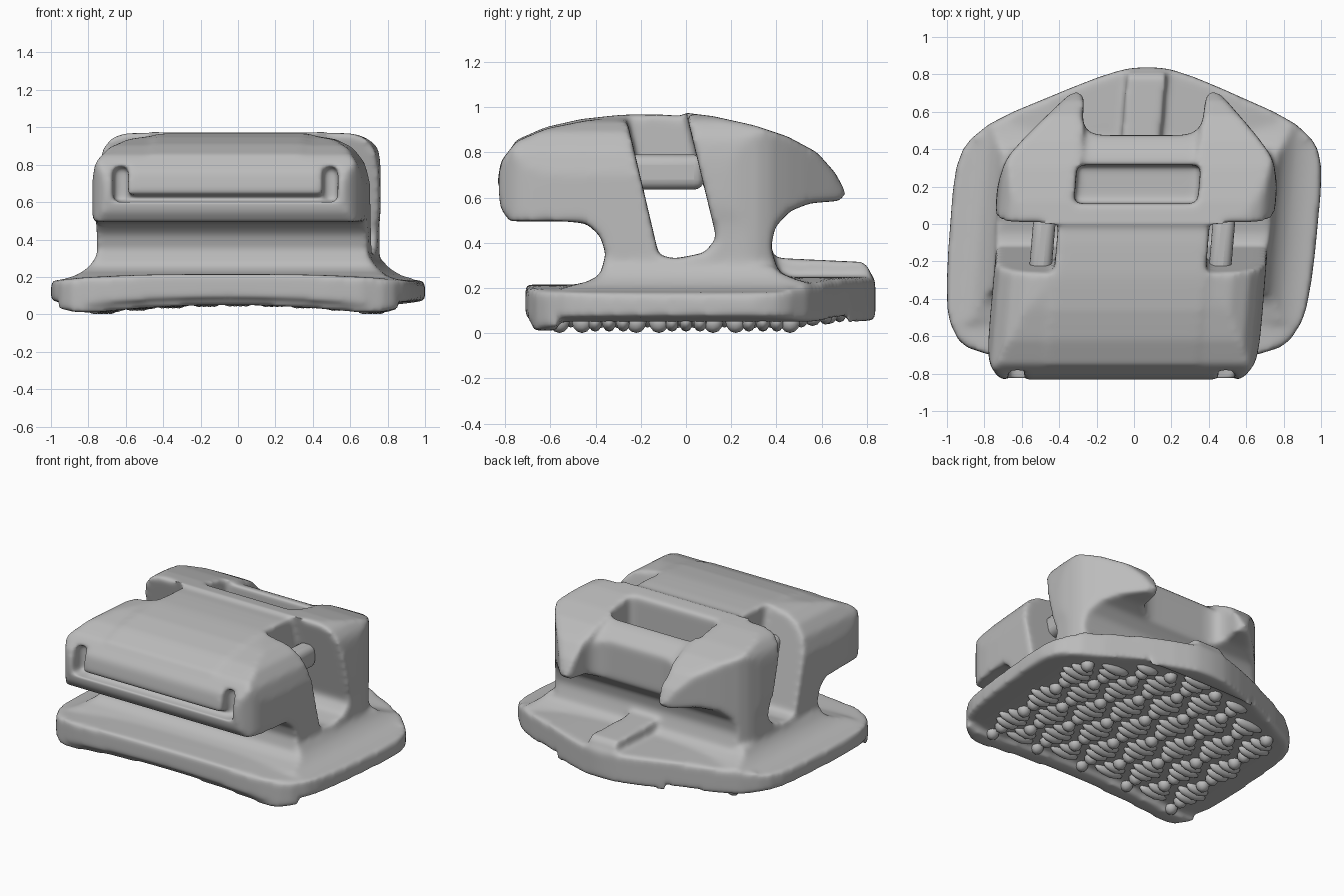
import bpy, bmesh, math

if "Cube" in bpy.data.objects:
    bpy.data.objects.remove(bpy.data.objects["Cube"])

metal = bpy.data.materials.new("satin_grey_metal")
metal.use_nodes = True
metal.diffuse_color = (0.5, 0.5, 0.5, 1)
metal.node_tree.nodes["Principled BSDF"].inputs["Base Color"].default_value = (0.5, 0.5, 0.5, 1)
SKEW = 0.085


def add_object(name, bm):
    mesh = bpy.data.meshes.new(name)
    bm.to_mesh(mesh)
    bm.free()
    mesh.materials.append(metal)
    obj = bpy.data.objects.new(name, mesh)
    bpy.context.collection.objects.link(obj)
    return obj


def rounded(pts):
    """Cut every corner of a closed outline once."""
    out = []
    for (ax, ay), (bx, by) in zip(pts, pts[1:] + pts[:1]):
        for t in (0.2, 0.8):
            out.append((ax + (bx - ax) * t, ay + (by - ay) * t))
    return out


def mirrored(half):
    """Complete an outline from its +x half and soften it."""
    return rounded(half + [(-x, y) for x, y in reversed(half) if x > 0])


def prism(name, pts, axis, lo, hi):
    """Extrude a 2D outline along one axis."""
    place = {"x": lambda a, b, t: (t, a, b),
             "y": lambda a, b, t: (a, t, b),
             "z": lambda a, b, t: (a, b, t)}[axis]
    bm = bmesh.new()
    rings = [[bm.verts.new(place(a, b, t)) for a, b in pts] for t in (lo, hi)]
    for ring in rings:
        bm.faces.new(ring)
    n = len(pts)
    for i in range(n):
        j = (i + 1) % n
        bm.faces.new((rings[0][i], rings[0][j], rings[1][j], rings[1][i]))
    bmesh.ops.recalc_face_normals(bm, faces=bm.faces)
    return add_object(name, bm)


def box(name, x, y, z):
    return prism(name, [(x[0], y[0]), (x[1], y[0]), (x[1], y[1]), (x[0], y[1])], "z", *z)


def activate(obj):
    bpy.ops.object.select_all(action="DESELECT")
    obj.select_set(True)
    bpy.context.view_layer.objects.active = obj


def combine(obj, tool, operation):
    mod = obj.modifiers.new("combine", "BOOLEAN")
    mod.operation, mod.solver, mod.object = operation, "EXACT", tool
    activate(obj)
    bpy.ops.object.modifier_apply(modifier=mod.name)
    bpy.data.objects.remove(tool)
    return obj


def skew(obj):
    for v in obj.data.vertices:
        v.co.x += SKEW * v.co.y


# Base pad: arched section trimmed by the plan outline
base_plan = mirrored([(0, -0.71), (0.68, -0.71), (0.87, -0.65), (0.955, -0.5), (0.98, -0.25),
                      (0.985, 0.27), (0.94, 0.43), (0.79, 0.56), (0.3, 0.77), (0.12, 0.83), (0, 0.84)])


def underside(x):
    a = abs(x)
    return 0.09 - 0.08 * a * a if a < 0.75 else 0.045 + 0.12 * (a - 0.75)


def trimmed(obj):
    return combine(obj, prism("plan", base_plan, "z", -1, 1), "INTERSECT")


def arched_slab(name, y0, y1, top, drop):
    xs = [i / 10 for i in range(-10, 11)]
    lower = [(x, underside(x) - drop) for x in xs]
    upper = [(x, top - (top - 0.175) * abs(x) ** 3) for x in reversed(xs)]
    return trimmed(prism(name, lower + upper, "y", y0, y1))


# Flared foot blending the body into the pad
foot = prism("foot", mirrored([(0, 0.13), (0.93, 0.13), (0.92, 0.18), (0.83, 0.205),
                               (0.77, 0.25), (0.73, 0.31), (0, 0.31)]), "y", -1, 1)
flare = [(-0.55, 0.13), (-0.53, 0.205), (-0.43, 0.23), (-0.38, 0.26), (-0.36, 0.31),
         (0.38, 0.31), (0.41, 0.27), (0.48, 0.24), (0.55, 0.22), (0.57, 0.13)]
combine(foot, prism("foot_side", flare, "x", -1.1, 1.1), "INTERSECT")

pieces = [trimmed(foot),
          arched_slab("pad", -0.9, 0.9, 0.215, 0),
          arched_slab("front_rim", -0.675, -0.57, 0.2, 0.04),
          arched_slab("back_rise", 0.45, 0.9, 0.25, 0),
          arched_slab("back_rim", 0.72, 0.9, 0.2, 0.035),
          prism("ridge", [(0.35, 0.15), (0.82, 0.15), (0.81, 0.29), (0.78, 0.315), (0.35, 0.335)],
                "x", -0.105, 0.105)]

# Bracket body: side profile with front hook, tilted slot and back hook
side = [(-0.45, 0.15), (-0.38, 0.26), (-0.355, 0.35), (-0.38, 0.43), (-0.44, 0.485), (-0.54, 0.495),
        (-0.78, 0.495), (-0.82, 0.55), (-0.835, 0.66), (-0.82, 0.76), (-0.75, 0.85), (-0.62, 0.905),
        (-0.45, 0.94), (-0.265, 0.962), (-0.12, 0.345), (-0.05, 0.33), (0.08, 0.355), (0.135, 0.42),
        (0.0, 0.975), (0.12, 0.96), (0.3, 0.92), (0.45, 0.87), (0.58, 0.8), (0.66, 0.71),
        (0.71, 0.62), (0.68, 0.585), (0.55, 0.575), (0.46, 0.54), (0.395, 0.47), (0.375, 0.38),
        (0.4, 0.3), (0.46, 0.15)]
body = prism("bracket_body", side, "x", -1, 1)
front = mirrored([(0, 0.1), (0.75, 0.1), (0.735, 0.3), (0.735, 0.48), (0.748, 0.56), (0.748, 0.76),
                  (0.735, 0.87), (0.68, 0.945), (0.58, 0.975), (0, 0.98)])
combine(body, prism("front_outline", front, "y", -1, 1), "INTERSECT")
plan = mirrored([(0, -0.85), (0.58, -0.85), (0.66, -0.82), (0.715, -0.74), (0.728, -0.6), (0.725, -0.1),
                 (0.752, 0.02), (0.75, 0.2), (0.715, 0.35), (0.61, 0.48), (0.41, 0.69), (0.365, 0.72),
                 (0.325, 0.69), (0.32, 0.53), (0.26, 0.475), (0, 0.475)])
combine(body, prism("plan_outline", plan, "z", 0, 2), "INTERSECT")

# Broad round shoulders on the front wing
for s in (-1, 1):
    shoulder = [(0.43, 1.2), (0.43, 0.955), (0.55, 0.937), (0.64, 0.89), (0.7, 0.81),
                (0.73, 0.69), (0.74, 0.6), (1, 0.6), (1, 1.2)]
    tool = prism("shoulder", [(s * x, z) for x, z in shoulder], "y", -1, -0.06)
    combine(body, tool, "DIFFERENCE")

# Window behind the sliding door and a lowered bar between the back horns
combine(body, box("window", (-0.33, 0.33), (0.1, 0.315), (0.65, 1.2)), "DIFFERENCE")
bar_cut = [(0.3, 0.9), (0.38, 0.875), (0.43, 0.845), (0.6, 0.7), (0.6, 1.2), (0.3, 1.2)]
combine(body, prism("bar_cut", bar_cut, "x", -0.31, 0.31), "DIFFERENCE")

# Grooves around the front lip
combine(body, box("lip_groove", (-0.57, 0.57), (-1, -0.76), (0.6, 0.64)), "DIFFERENCE")
for s in (-1, 1):
    x = sorted((s * 0.52, s * 0.6))
    combine(body, box("side_groove", x, (-1, -0.73), (0.6, 0.79)), "DIFFERENCE")

# Sliding door bridging the slot, slightly proud of the wings
door = [(0.11, 0.95), (-0.1, 0.967), (-0.28, 0.967), (-0.46, 0.948), (-0.62, 0.912), (-0.75, 0.855),
        (-0.8, 0.78), (-0.8, 0.7), (-0.6, 0.68), (0.11, 0.68)]
pieces.append(prism("sliding_door", door, "x", -0.405, 0.405))

# Skew everything and melt it into one soft cast surface
activate(body)
for p in pieces:
    p.select_set(True)
bpy.ops.object.join()
skew(body)
fuse = body.modifiers.new("fuse", "REMESH")
fuse.mode, fuse.voxel_size, fuse.use_smooth_shade = "VOXEL", 0.015, True
soften = body.modifiers.new("soften", "SMOOTH")
soften.factor, soften.iterations = 0.5, 14

# Pins bridging the slot on both sides of the door
for label, s in (("left", 1), ("right", -1)):
    x = sorted((s * 0.42, s * 0.54))
    pin = box(label + "_pin", x, (-0.28, 0.08), (0.635, 0.79))
    skew(pin)
    mod = pin.modifiers.new("round", "BEVEL")
    mod.width, mod.segments = 0.045, 4
    activate(pin)
    bpy.ops.object.shade_smooth_by_angle()

# Underside grip: staggered groups of three bars with round studs between
bm = bmesh.new()


def nub(x, y, size):
    back_limit = 0.74 - 0.42 * max(0, abs(x) - 0.1)
    if abs(x) + size[0] > 0.94 - 0.6 * max(0, -0.4 - y) or y > back_limit or y < -0.56:
        return
    made = bmesh.ops.create_icosphere(bm, subdivisions=2, radius=1)["verts"]
    bmesh.ops.scale(bm, vec=size, verts=made)
    bmesh.ops.translate(bm, vec=(x, y, underside(x)), verts=made)


for row in range(-4, 6):
    for col in range(-3, 4):
        cx = col * 0.36 + (row % 2) * 0.18
        cy = row * 0.17
        for k in (-1, 0, 1):
            nub(cx, cy + k * 0.062, (0.11 - 0.025 * abs(k), 0.032, 0.042))
        for s in (-1, 1):
            nub(cx + 0.18, cy + s * 0.05, (0.045, 0.045, 0.048))
studs = add_object("underside_studs", bm)
skew(studs)
activate(studs)
bpy.ops.object.shade_smooth()
